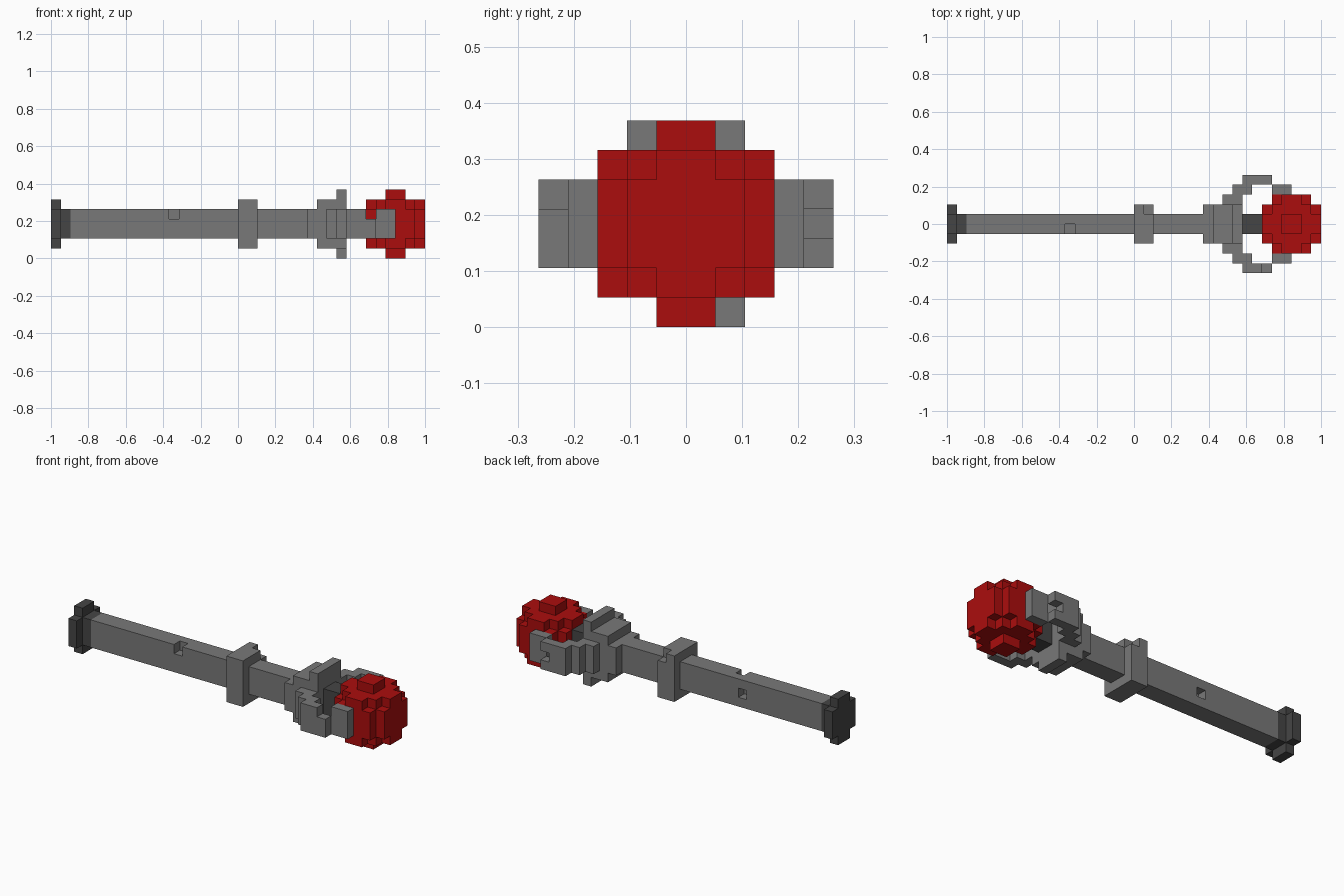
import bpy, bmesh

if "Cube" in bpy.data.objects:
    bpy.data.objects.remove(bpy.data.objects["Cube"], do_unlink=True)

U = 2 / 38  # edge length of one block


def material(name, colour):
    m = bpy.data.materials.new(name)
    m.use_nodes = True
    m.diffuse_color = (*colour, 1)
    bsdf = next(n for n in m.node_tree.nodes if n.type == 'BSDF_PRINCIPLED')
    bsdf.inputs["Base Color"].default_value = (*colour, 1)
    return m


GREY = material("steel grey", (0.19, 0.19, 0.19))
DARK = material("dark iron", (0.06, 0.06, 0.06))
RED = material("deep red", (0.41, 0.004, 0.004))


def box(x0, x1, y0, y1, z0, z1):
    """Blocks from the low edges up to the high edges; y is counted from the middle."""
    return {(x, y, z) for x in range(x0, x1) for y in range(y0, y1) for z in range(z0, z1)}


def part(name, cells, mat):
    """Skin a set of blocks with faces only where a block has no neighbour."""
    bm = bmesh.new()
    verts = {}

    def vert(p):
        if p not in verts:
            verts[p] = bm.verts.new((p[0] * U - 1, p[1] * U, p[2] * U))
        return verts[p]

    for c in sorted(cells):
        for axis in range(3):
            a, b = (axis + 1) % 3, (axis + 2) % 3
            for side in (0, 1):
                n = list(c)
                n[axis] += 2 * side - 1
                if tuple(n) in cells:
                    continue
                corners = []
                for i, j in ((0, 0), (1, 0), (1, 1), (0, 1)):
                    p = list(c)
                    p[axis] += side
                    p[a] += i
                    p[b] += j
                    corners.append(vert(tuple(p)))
                bm.faces.new(corners if side else corners[::-1])
    # Merge flat runs of block faces
    bmesh.ops.dissolve_limit(bm, angle_limit=0.01, verts=bm.verts[:], edges=bm.edges[:])
    mesh = bpy.data.meshes.new(name)
    bm.to_mesh(mesh)
    bm.free()
    mesh.materials.append(mat)
    ob = bpy.data.objects.new(name, mesh)
    bpy.context.collection.objects.link(ob)
    return ob


# Shaft with two chipped blocks
part("shaft", box(2, 26, -1, 1, 2, 5) - {(12, -1, 4), (11, 0, 3)}, GREY)

# Dark cross-shaped pommel and its neck
part("pommel", box(0, 1, -2, 2, 2, 5) | box(0, 1, -1, 1, 1, 6) | box(1, 2, -1, 1, 2, 5), DARK)

# Middle collar with one chipped corner
part("collar", box(19, 21, -2, 2, 1, 6) - {(20, 1, 5)}, GREY)

# Flared socket that widens step by step, with one block broken off below
socket = (box(26, 27, -2, 2, 2, 5) | box(27, 30, -2, 2, 1, 6)
          | box(28, 30, -3, 3, 2, 5) | box(29, 30, -2, 2, 0, 7))
part("socket", socket - {(29, -2, 0)}, GREY)

# Two bowed claws around the orb, each with its own chip
claw = box(29, 31, 3, 4, 2, 5) | box(30, 33, 4, 5, 2, 5) | box(33, 35, 3, 4, 2, 5)
part("back_claw", claw - {(32, 4, 3)}, GREY)
part("front_claw", {(x, -1 - y, z) for x, y, z in claw} - {(32, -5, 4)}, GREY)

# Dark pin holding the orb
part("orb_pin", box(30, 32, -1, 1, 2, 5), DARK)

# Stepped round orb: full middle, narrower shoulders, small caps
orb = box(32, 38, -2, 2, 2, 5) | box(33, 37, -3, 3, 2, 5)
orb |= box(33, 37, -2, 2, 1, 6) | box(32, 38, -1, 1, 1, 6) | box(34, 36, -3, 3, 1, 6)
orb |= box(34, 36, -1, 1, 0, 7)
part("orb", orb, RED)
